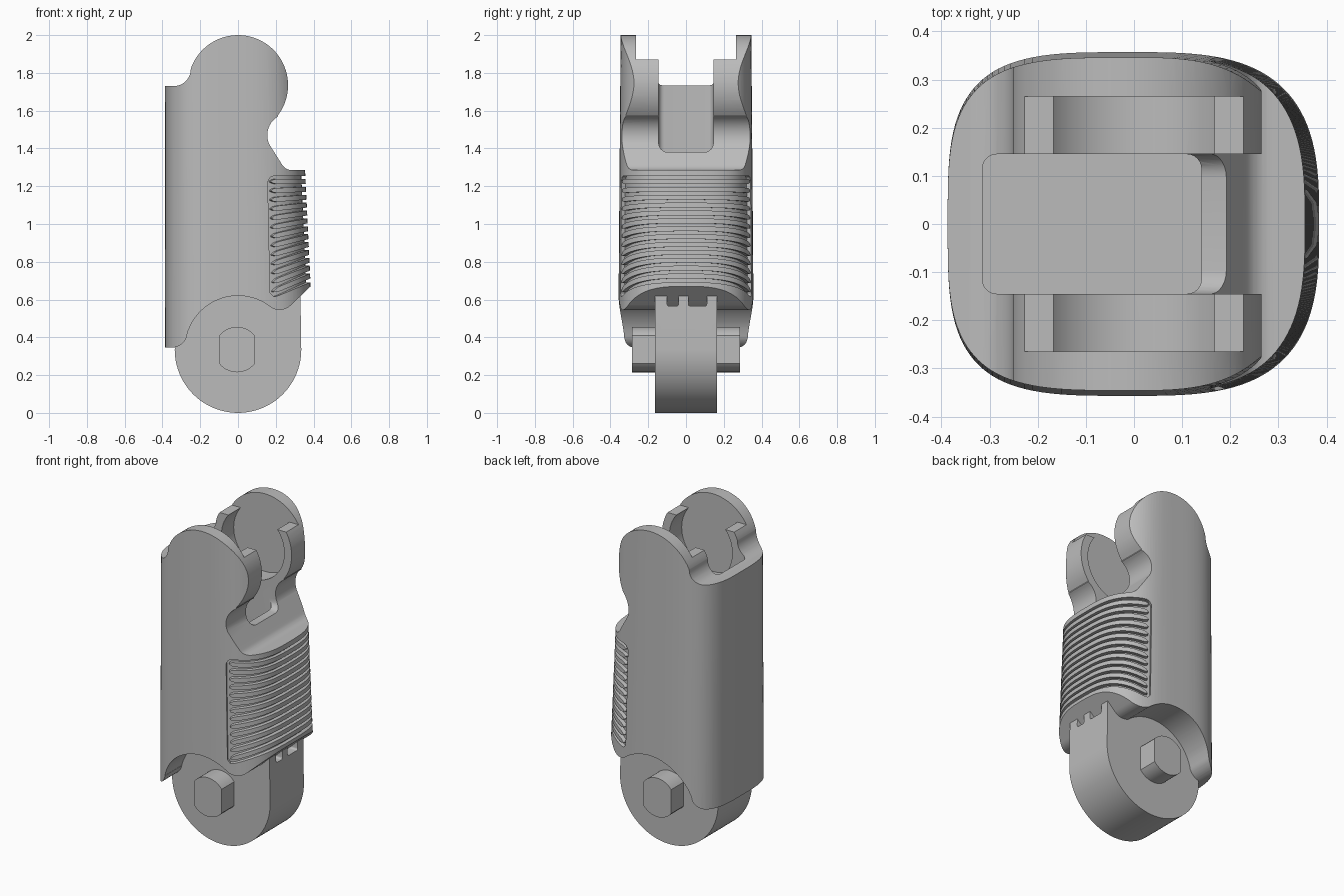
import bpy, bmesh, math
from math import cos, sin, radians, sqrt

cube = bpy.data.objects.get("Cube")
if cube:
    bpy.data.objects.remove(cube, do_unlink=True)

grey = bpy.data.materials.new("plain grey")
grey.use_nodes = True
grey.diffuse_color = (0.5, 0.5, 0.5, 1)
grey.node_tree.nodes["Principled BSDF"].inputs["Base Color"].default_value = (0.5, 0.5, 0.5, 1)


def loft(name, rings):
    """Solid through a list of point rings, capped at both ends."""
    bm = bmesh.new()
    loops = [[bm.verts.new(p) for p in ring] for ring in rings]
    n = len(loops[0])
    for a, b in zip(loops, loops[1:]):
        for i in range(n):
            j = (i + 1) % n
            bm.faces.new((a[i], a[j], b[j], b[i]))
    bm.faces.new(loops[0])
    bm.faces.new(loops[-1])
    bmesh.ops.recalc_face_normals(bm, faces=bm.faces)
    mesh = bpy.data.meshes.new(name)
    bm.to_mesh(mesh)
    bm.free()
    obj = bpy.data.objects.new(name, mesh)
    bpy.context.collection.objects.link(obj)
    mesh.materials.append(grey)
    return obj


def prism(name, profile, half, shift=0):
    """Profile in x and z pushed through from front to back."""
    return loft(name, [[(x, y + shift, z) for x, z in profile] for y in (-half, half)])


def arc(cx, cz, r, start, end, n=10):
    return [(cx + r * cos(radians(start + (end - start) * i / n)),
             cz + r * sin(radians(start + (end - start) * i / n))) for i in range(n + 1)]


def rounded(u0, u1, v0, v1, r):
    return (arc(u1 - r, v1 - r, r, 0, 90, 6) + arc(u0 + r, v1 - r, r, 90, 180, 6)
            + arc(u0 + r, v0 + r, r, 180, 270, 6) + arc(u1 - r, v0 + r, r, 270, 360, 6))


def boolean(obj, tool, operation="DIFFERENCE"):
    mod = obj.modifiers.new("cut", "BOOLEAN")
    mod.operation, mod.solver, mod.object = operation, "EXACT", tool
    bpy.context.view_layer.objects.active = obj
    bpy.ops.object.modifier_apply(modifier=mod.name)
    bpy.data.objects.remove(tool, do_unlink=True)


def outline(t, z, scale=1):
    """Point on the tapered rounded shell at angle t and height z."""
    c, s = cos(radians(t)), sin(radians(t))
    right = 0.417 - 0.048 * z
    power = 2 / (3.0 if c > 0 else 3.6)
    x = (right if c > 0 else 0.387) * math.copysign(abs(c) ** power, c)
    y = (0.362 - 0.008 * z) * math.copysign(abs(s) ** power, s)
    return (x * scale, y * scale, z)


def strip(name, reach, inner, outer, low, high, arch_low, arch_high, corner):
    """Curved bar hugging the shell, arched upward in the middle."""
    rings, n = [], 56
    for i in range(n + 1):
        t = -reach + 2 * reach * i / n
        edge = max(0, 1 - min(i, n - i) / 3)
        trim = corner * (1 - sqrt(1 - edge * edge))
        f = max(0, (outline(t, 0.9)[0] - 0.17) / 0.2)
        z0, z1 = low + arch_low * f + trim, high + arch_high * f - trim
        rings.append([outline(t, z0, inner), outline(t, z0, outer),
                      outline(t, z1, outer), outline(t, z1, inner)])
    return loft(name, rings)


# Shell: side silhouette crossed with the rounded plan shape
side = (arc(-0.34, 1.82, 0.09, -90, 0)
        + arc(0, 1.735, 0.265, 160, -37, 40)
        + arc(0.27, 1.47, 0.115, 120, 205)
        + arc(0.285, 1.345, 0.06, 210, 270, 6)
        + [(0.5, 1.285), (0.5, 0.78)]
        + arc(0.22, 0.63, 0.085, -45, -115, 8)
        + arc(0, 0.34, 0.28, 50, 165, 24)
        + arc(-0.352, 0.43, 0.085, -12, -90, 8)
        + [(-0.5, 0.345), (-0.5, 1.73)])
body = prism("body_shell", side, 0.5)
plan = loft("plan", [[outline(t * 3 + 1.5, z) for t in range(120)] for z in (0.25, 2.1)])
boolean(body, plan, "INTERSECT")

# Deep central well and the open notch on the grip side
well = rounded(-0.315, 0.14, -0.145, 0.145, 0.03)
boolean(body, loft("well", [[(x, y, z) for x, y in well] for z in (0.7, 2.3)]))
notch = rounded(-0.145, 0.145, 1.38, 2.3, 0.05)
boolean(body, loft("notch", [[(x, y, z) for y, z in notch] for x in (0, 0.6)]))

# Snap socket between the ears, open at the top
boolean(body, prism("socket", arc(0, 1.735, 0.215, 0, 354, 59), 0.265))
boolean(body, prism("opening", [(-0.5, 1.87), (0.5, 1.87), (0.5, 2.3), (-0.5, 2.3)], 0.265))

# Grip panel recess and its ribs
boolean(body, strip("panel", 73, 0.94, 1.1, 0.605, 1.255, 0.085, 0, 0.03))
parts = [body]
count = 13
for k in range(count):
    f = k / (count - 1)
    low = 0.625 + 0.587 * f
    arch = 0.085 * (1 - f)
    parts.append(strip("grip_rib_%d" % (k + 1), 70, 0.92, 1.0,
                       low, low + 0.026, arch, arch, 0.011))

# Round hinge link with two small windows
link_side = arc(0, 0.335, 0.335, -180, 0, 40) + [(0.33, 0.66), (0.28, 0.69), (-0.28, 0.69), (-0.3, 0.5)]
link = prism("hinge_link", link_side, 0.165)
for y0, y1 in ((-0.1, -0.04), (0.012, 0.11)):
    window = rounded(y0, y1, 0.565, 0.63, 0.012)
    boolean(link, loft("window", [[(x, y, z) for y, z in window] for x in (0.2, 0.5)]))
parts.append(link)

# Axle pin with two flat sides
pin = arc(-0.005, 0.335, 0.12, 38, 142, 14) + arc(-0.005, 0.335, 0.12, 218, 322, 14)
parts.append(prism("axle_pin", pin, 0.287))

for obj in parts:
    bpy.ops.object.select_all(action="DESELECT")
    obj.select_set(True)
    bpy.context.view_layer.objects.active = obj
    bpy.ops.object.shade_smooth_by_angle(angle=radians(30))
